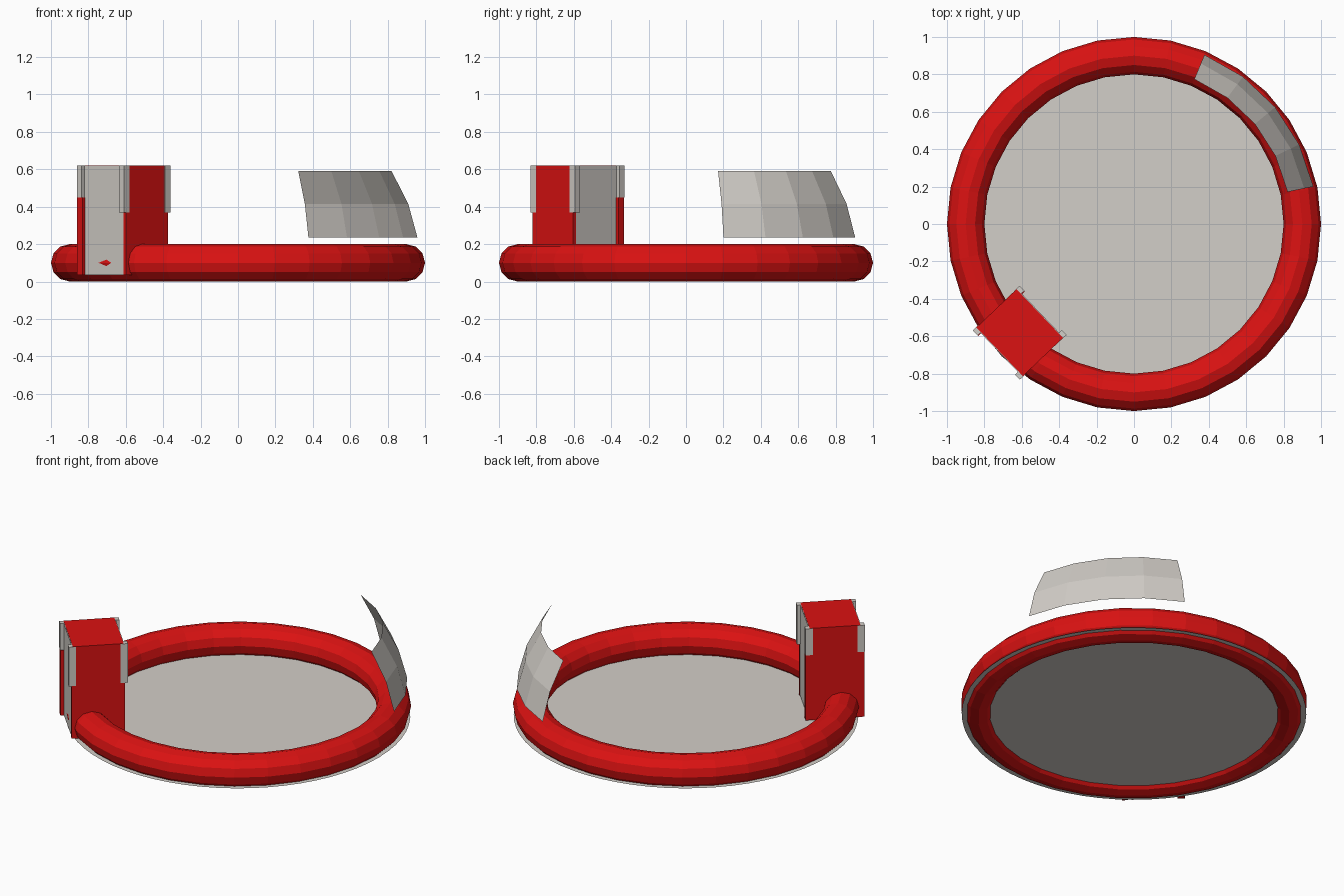
import bpy, bmesh, math
from mathutils import Matrix, Vector

if "Cube" in bpy.data.objects:
    bpy.data.objects.remove(bpy.data.objects["Cube"])


def material(name, rgb):
    m = bpy.data.materials.new(name)
    m.diffuse_color = (*rgb, 1)
    m.use_nodes = True
    m.node_tree.nodes["Principled BSDF"].inputs["Base Color"].default_value = m.diffuse_color
    return m


RED = material("red", (0.71, 0.006, 0.006))
GREY = material("light grey", (0.65, 0.62, 0.58))


def make(name, bm, mat):
    me = bpy.data.meshes.new(name)
    bm.to_mesh(me)
    bm.free()
    ob = bpy.data.objects.new(name, me)
    me.materials.append(mat)
    bpy.context.collection.objects.link(ob)
    return ob


# Ring tube resting on the ground
bpy.ops.mesh.primitive_torus_add(major_radius=0.9, minor_radius=0.1, major_segments=32,
                                 minor_segments=12, location=(0, 0, 0.1))
ring = bpy.context.object
ring.name = "ring_tube"
ring.data.materials.append(RED)

# Thin floor sheet, its edge just showing outside the tube
bm = bmesh.new()
bmesh.ops.create_circle(bm, cap_ends=True, segments=64, radius=0.995)
bmesh.ops.translate(bm, vec=(0, 0, 0.03), verts=bm.verts)
make("floor_sheet", bm, GREY)

# Curved screen leaning inward above the ring
bm = bmesh.new()
rows = []
for r, z in ((0.98, 0.235), (0.93, 0.415), (0.839, 0.59)):
    angles = [math.radians(11.8 + 55.6 * i / 4) for i in range(5)]
    rows.append([bm.verts.new((r * math.cos(a), r * math.sin(a), z)) for a in angles])
for low, high in zip(rows, rows[1:]):
    for i in range(4):
        bm.faces.new((low[i], low[i + 1], high[i + 1], high[i]))
make("curved_screen", bm, GREY)

# Block frame: local x points outward, local y runs along the ring
BLOCK = Matrix.Translation((-0.611, -0.581, 0)) @ Matrix.Rotation(math.radians(223.7), 4, 'Z')


def block_part(name, x, y, z, mat):
    bm = bmesh.new()
    bmesh.ops.create_cube(bm, size=1)
    for v in bm.verts:
        v.co = BLOCK @ Vector([lo + (c + 0.5) * (hi - lo)
                               for c, (lo, hi) in zip(v.co, (x, y, z))])
    return make(name, bm, mat)


block_part("block_body", (-0.148, 0.148), (-0.18, 0.18), (0.035, 0.62), RED)
for side, label in ((1, "outer"), (-1, "inner")):
    def span(a, b):
        return tuple(sorted((side * a, side * b)))
    # Grey facing plate and corner posts on each broad face
    block_part(label + "_face_plate", span(0.146, 0.152), (-0.178, 0.178), (0.036, 0.618), GREY)
    block_part(label + "_near_post", span(0.13, 0.173), (0.145, 0.182), (0.37, 0.619), GREY)
    block_part(label + "_far_post", span(0.13, 0.173), (-0.182, -0.145), (0.45, 0.619), GREY)
    # Red lower posts
    block_part(label + "_far_lower_post", span(0.13, 0.172), (-0.181, -0.14), (0.036, 0.45), RED)
    block_part(label + "_near_lower_strip", span(0.14, 0.156), (0.16, 0.181), (0.036, 0.37), RED)
